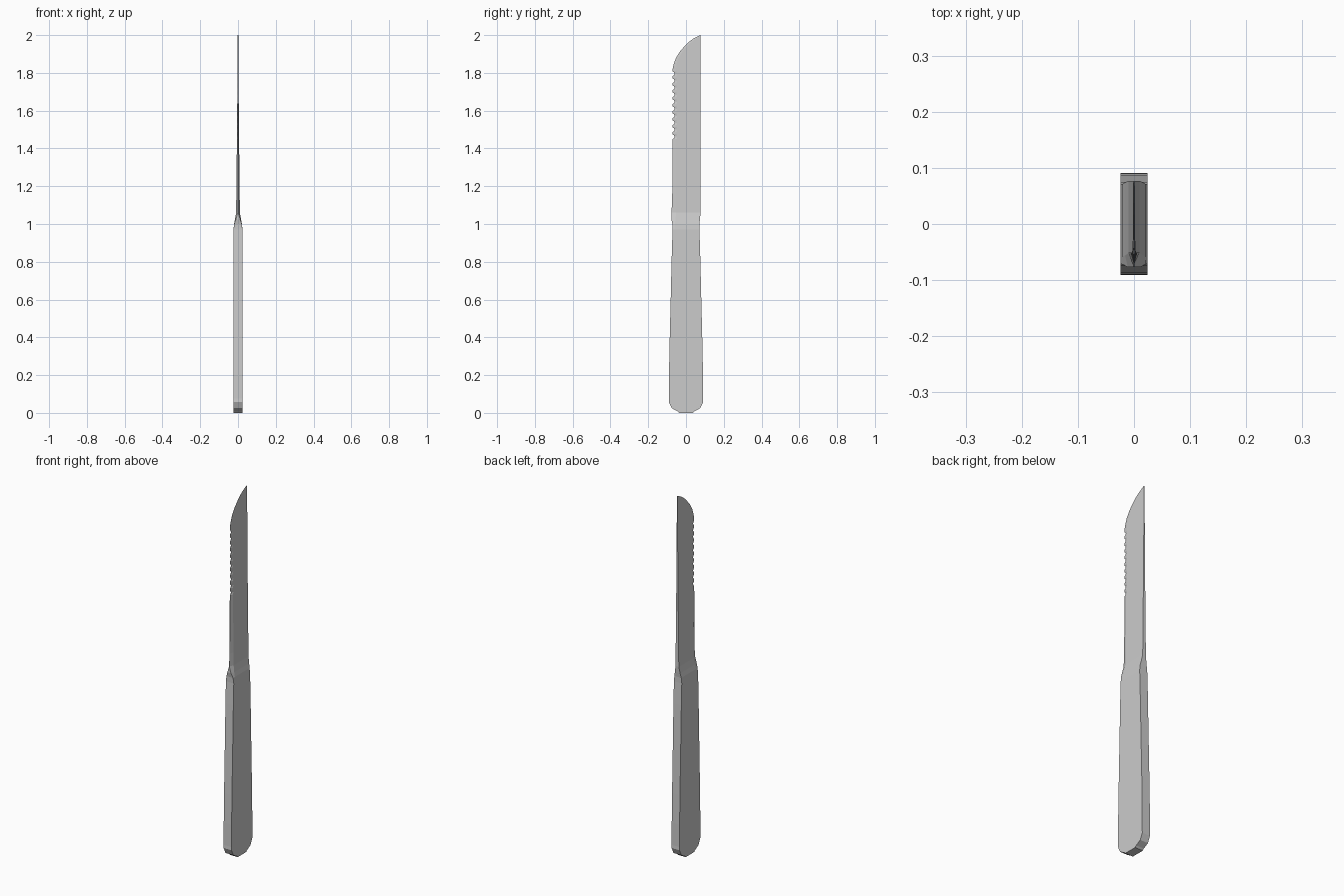
import bpy, bmesh

if "Cube" in bpy.data.objects:
    bpy.data.objects.remove(bpy.data.objects["Cube"])


def loft(name, rows, cap_start=True, cap_end=True):
    """Each row: z, half thickness, spine y, bevel y, edge y, edge half thickness."""
    bm = bmesh.new()
    rings = []
    for z, t, spine, bevel, edge, e in rows:
        half = [(t, spine), (t, bevel), (e, edge)]
        section = half + [(-x, y) for x, y in reversed(half)]
        rings.append([bm.verts.new((x, y, z)) for x, y in section])
    for a, b in zip(rings, rings[1:]):
        for i in range(6):
            j = (i + 1) % 6
            bm.faces.new((a[i], a[j], b[j], b[i]))
    if cap_start:
        bm.faces.new(rings[0])
    if cap_end:
        bm.faces.new(rings[-1])
    bmesh.ops.remove_doubles(bm, verts=bm.verts, dist=0.00001)
    bmesh.ops.recalc_face_normals(bm, faces=bm.faces)
    mesh = bpy.data.meshes.new(name)
    bm.to_mesh(mesh)
    bm.free()
    ob = bpy.data.objects.new(name, mesh)
    bpy.context.collection.objects.link(ob)
    return ob


# Handle: slab with a chamfered butt, narrowing towards the blade
T = 0.024
profile = [(0, 0.037), (0.008, 0.045), (0.025, 0.075), (0.058, 0.091), (0.075, 0.09),
           (0.2, 0.09), (0.36, 0.087), (0.6, 0.081), (0.85, 0.075), (0.97, 0.071)]
handle = [(z, T, y, -y + 0.012, -y, T) for z, y in profile]
# Shoulder where the handle pinches in to the blade
handle += [(1.0, 0.021, 0.071, -0.058, -0.072, 0.020),
           (1.025, 0.016, 0.074, -0.056, -0.077, 0.011)]
joint = (1.06, 0.010, 0.077, -0.052, -0.077, 0.0008)
loft("handle", handle + [joint], cap_end=False)


def blade_row(z, edge):
    t = 0.010 - 0.0055 * min(1, (z - 1.06) / 0.5) - 0.003 * max(0, (z - 1.56) / 0.44)
    bevel = min(max(-0.052, edge + 0.014), 0.076)
    return (z, t, 0.077, bevel, edge, 0.0005)


# Blade: bevelled cutting edge, then serrations, then the curved tip
blade = [joint, blade_row(1.13, -0.073), blade_row(1.445, -0.071)]
pitch = 0.037
for i in range(10):
    z = 1.45 + i * pitch
    for dz, y in ((0, -0.071), (0.004, -0.064), (0.012, -0.061),
                  (0.02, -0.064), (0.024, -0.071)):
        blade.append(blade_row(z + dz, y))
for z, y in ((1.825, -0.070), (1.85, -0.064), (1.88, -0.053), (1.915, -0.031),
             (1.947, -0.002), (1.965, 0.017), (1.98, 0.037), (1.99, 0.055), (2.0, 0.0765)):
    blade.append(blade_row(z, y))
loft("blade", blade, cap_start=False)
